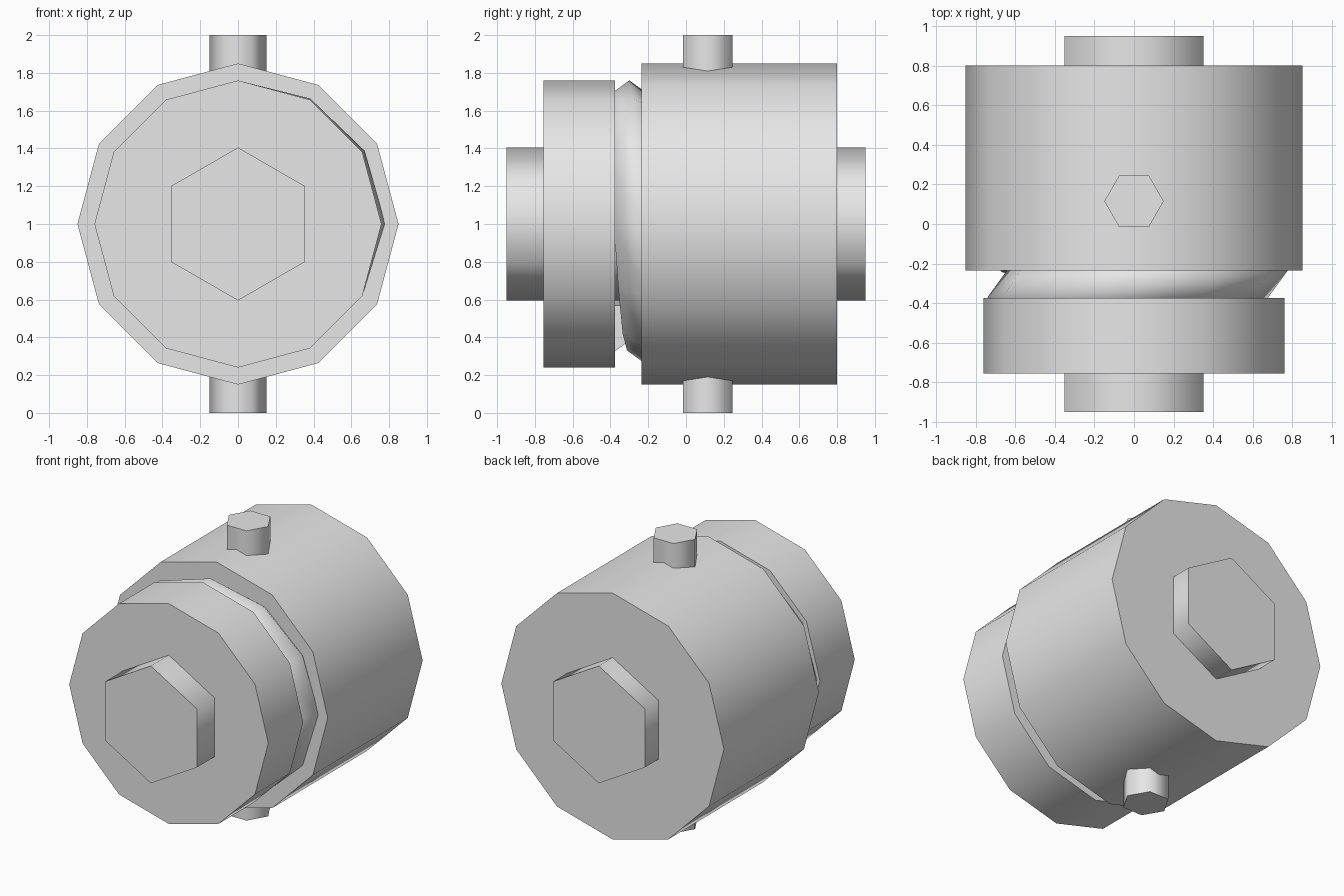
import bpy, bmesh, math
from mathutils import Matrix, Vector

if "Cube" in bpy.data.objects:
    bpy.data.objects.remove(bpy.data.objects["Cube"], do_unlink=True)

grey = bpy.data.materials.new("light grey")
grey.use_nodes = True
grey.diffuse_color = (0.8, 0.8, 0.8, 1)
grey.node_tree.nodes["Principled BSDF"].inputs["Base Color"].default_value = (0.8, 0.8, 0.8, 1)


def finish(name, bm):
    bmesh.ops.recalc_face_normals(bm, faces=bm.faces)
    mesh = bpy.data.meshes.new(name)
    bm.to_mesh(mesh)
    bm.free()
    mesh.materials.append(grey)
    obj = bpy.data.objects.new(name, mesh)
    bpy.context.collection.objects.link(obj)
    bpy.ops.object.select_all(action='DESELECT')
    obj.select_set(True)
    bpy.context.view_layer.objects.active = obj
    bpy.ops.object.shade_smooth_by_angle(angle=math.radians(75))
    return obj


def prism(name, sides, radius, start, end, axis, centre):
    """Regular prism from start to end along the axis, with a corner at +x or +z."""
    bm = bmesh.new()
    bmesh.ops.create_cone(bm, cap_ends=True, segments=sides, radius1=radius,
                          radius2=radius, depth=end - start)
    # Bring a corner onto +x, then turn the prism to lie along y if needed
    first = next(iter(bm.verts)).co
    turn = Matrix.Rotation(-math.atan2(first.y, first.x), 4, 'Z')
    if axis == 'Y':
        turn = Matrix.Rotation(math.pi / 2, 4, 'X') @ Matrix.Rotation(math.pi / 2, 4, 'Z') @ turn
    middle = Vector(centre)
    middle["XYZ".index(axis)] = (start + end) / 2
    bmesh.ops.transform(bm, matrix=Matrix.Translation(middle) @ turn, verts=bm.verts)
    return finish(name, bm)


def spring(name, turns, steps, pitch, wire, sides=5):
    """Coil that starts at the bottom of the collar and widens over its first turn."""
    bm = bmesh.new()
    rings = []
    for i in range(turns * steps + 1):
        t = i / steps
        angle = math.pi + t * math.tau
        outer = 0.72 + 0.06 * min(t / 0.75, 1)
        ring = []
        for k in range(sides):
            a = math.tau * k / sides
            r = outer - wire + wire * math.cos(a)
            y = -0.44 + pitch * t + wire * math.sin(a)
            ring.append(bm.verts.new((r * math.sin(angle), y, 1 + r * math.cos(angle))))
        rings.append(ring)
    for a, b in zip(rings, rings[1:]):
        for k in range(sides):
            n = (k + 1) % sides
            bm.faces.new((a[k], a[n], b[n], b[k]))
    bm.faces.new(rings[0])
    bm.faces.new(rings[-1])
    return finish(name, bm)


# Main drum, front collar and the shaft through both
prism("drum", 12, 0.85, -0.235, 0.80, 'Y', (0, 0, 1))
prism("front_collar", 12, 0.76, -0.755, -0.375, 'Y', (0, 0, 1))
prism("shaft", 6, 0.405, -0.95, 0.95, 'Y', (0, 0, 1))

# Vertical pin through the drum
prism("cross_pin", 6, 0.15, 0, 2, 'Z', (0, 0.115, 0))

# Coil between collar and drum
spring("spring", 3, 12, 0.28, 0.16)
